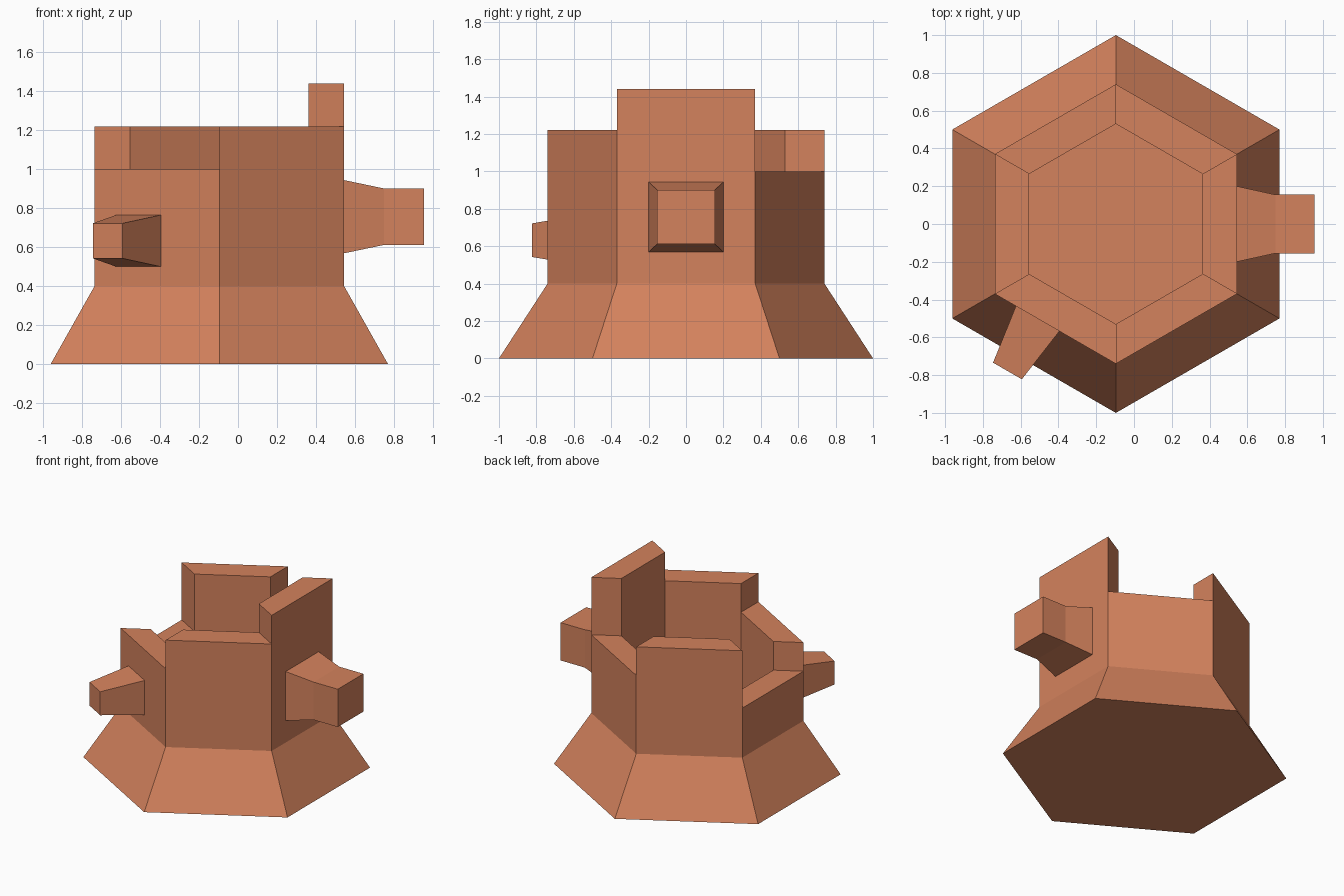
import bpy, bmesh, math
from mathutils import Vector

if "Cube" in bpy.data.objects:
    bpy.data.objects.remove(bpy.data.objects["Cube"])

CX = -0.096                      # tower axis offset in x
R_BASE, R_OUT, R_IN = 1.0, 0.74, 0.53
Z_SKIRT, Z_FLOOR = 0.4, 0.4
# top height of the wall on each side, keyed by the direction it faces
TOPS = {0: 1.44, 60: 1.0, 120: 1.22, 180: 0.78, 240: 1.0, 300: 1.22}

clay = bpy.data.materials.new("terracotta")
clay.diffuse_color = (0.658, 0.223, 0.109, 1)
clay.use_nodes = True
clay.node_tree.nodes["Principled BSDF"].inputs["Base Color"].default_value = clay.diffuse_color


def finish(name, bm):
    bmesh.ops.remove_doubles(bm, verts=bm.verts, dist=1e-5)
    bmesh.ops.recalc_face_normals(bm, faces=bm.faces)
    mesh = bpy.data.meshes.new(name)
    bm.to_mesh(mesh)
    bm.free()
    mesh.materials.append(clay)
    ob = bpy.data.objects.new(name, mesh)
    bpy.context.collection.objects.link(ob)
    return ob


def face(bm, *pts):
    bm.faces.new([bm.verts.new(p) for p in pts])


def corner(r, deg, z):
    a = math.radians(deg)
    return Vector((CX + r * math.cos(a), r * math.sin(a), z))


# Hexagonal tower: flared skirt, stepped wall ring with mitred ends, sunken floor
bm = bmesh.new()
for d, top in TOPS.items():
    a, b = d - 30, d + 30
    face(bm, corner(R_BASE, a, 0), corner(R_BASE, b, 0),
         corner(R_OUT, b, Z_SKIRT), corner(R_OUT, a, Z_SKIRT))
    face(bm, corner(R_OUT, a, Z_SKIRT), corner(R_OUT, b, Z_SKIRT),
         corner(R_OUT, b, top), corner(R_OUT, a, top))
    face(bm, corner(R_OUT, a, top), corner(R_OUT, b, top),
         corner(R_IN, b, top), corner(R_IN, a, top))
    face(bm, corner(R_IN, a, top), corner(R_IN, b, top),
         corner(R_IN, b, Z_FLOOR), corner(R_IN, a, Z_FLOOR))
    # step up or down to the next side
    nxt = TOPS[(d + 60) % 360]
    if nxt != top:
        face(bm, corner(R_OUT, b, top), corner(R_IN, b, top),
             corner(R_IN, b, nxt), corner(R_OUT, b, nxt))
face(bm, *[corner(R_BASE, d - 30, 0) for d in TOPS])
face(bm, *[corner(R_IN, d - 30, Z_FLOOR) for d in TOPS])
finish("hexagonal_tower", bm)


# Square tapered spouts: (distance from axis, half width) rings along a direction
def spout(name, deg, shift, z, rings):
    a = math.radians(deg)
    out = Vector((math.cos(a), math.sin(a), 0))
    side = Vector((-math.sin(a), math.cos(a), 0))
    bm = bmesh.new()
    loops = []
    for dist, hw, hz in rings:
        c = Vector((CX, 0, z)) + out * dist + side * shift
        loops.append([c + side * (sx * hw) + Vector((0, 0, sz * hz))
                      for sx, sz in ((-1, -1), (1, -1), (1, 1), (-1, 1))])
    for p, q in zip(loops, loops[1:]):
        for i in range(4):
            j = (i + 1) % 4
            face(bm, p[i], p[j], q[j], q[i])
    face(bm, *loops[0])
    face(bm, *loops[-1])
    finish(name, bm)


APOTHEM = R_OUT * math.cos(math.radians(30))
spout("large_spout", 0, 0, 0.756,
      [(APOTHEM - 0.01, 0.20, 0.188), (APOTHEM, 0.20, 0.188),
       (0.846, 0.155, 0.145), (1.051, 0.155, 0.145)])
spout("small_spout", 240, -0.108, 0.632,
      [(APOTHEM - 0.01, 0.133, 0.133), (APOTHEM, 0.133, 0.133),
       (APOTHEM + 0.32, 0.088, 0.09)])
